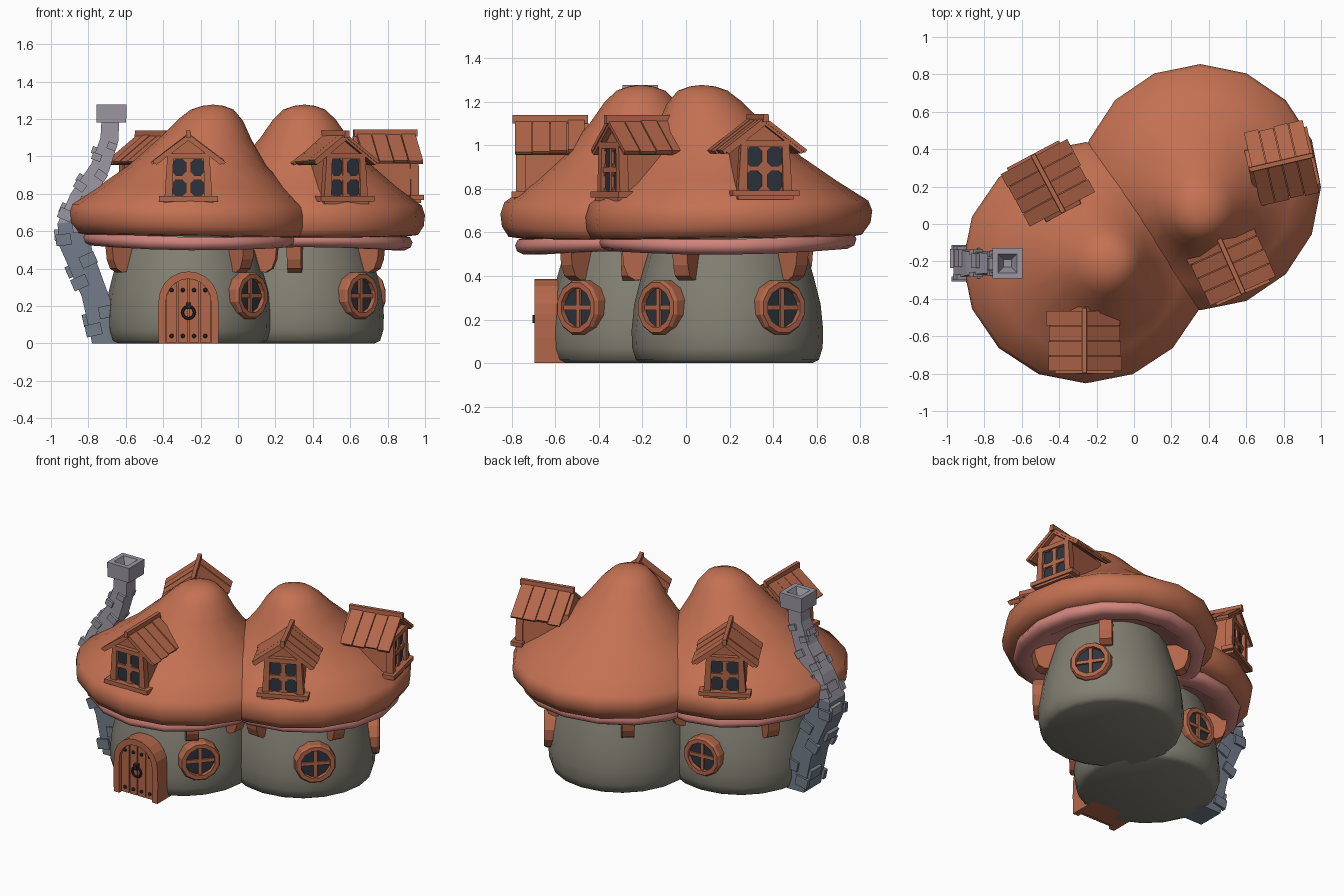
import bpy, bmesh, math, random
from mathutils import Matrix, Vector

if "Cube" in bpy.data.objects:
    bpy.data.objects.remove(bpy.data.objects["Cube"])

random.seed(4)
COLORS = {
    "cap orange": (0.55, 0.165, 0.085), "wood": (0.45, 0.135, 0.068),
    "gill pink": (0.64, 0.235, 0.205), "wall grey": (0.225, 0.213, 0.17),
    "glass": (0.026, 0.034, 0.048), "iron": (0.02, 0.02, 0.024),
    "slate": (0.17, 0.20, 0.25), "pale stone": (0.33, 0.305, 0.36)}
MATS = {}
for n, c in COLORS.items():
    MATS[n] = bpy.data.materials.new(n)
    MATS[n].diffuse_color = (*c, 1)


class Part:
    """Collects coloured solids into one object."""
    def __init__(self, name, *mats):
        self.name, self.mats, self.bm = name, mats, bmesh.new()

    def faces(self, verts, quads, mat, M):
        vs = [self.bm.verts.new(M @ Vector(v)) for v in verts]
        for q in quads:
            self.bm.faces.new([vs[i] for i in q]).material_index = self.mats.index(mat)

    def prism(self, pts, y0, y1, mat, M):
        """Extrude an x-z outline from y0 to y1."""
        n = len(pts)
        verts = [(x, y, z) for y in (y0, y1) for x, z in pts]
        sides = [(i, (i + 1) % n, n + (i + 1) % n, n + i) for i in range(n)]
        self.faces(verts, sides + [tuple(range(n)), tuple(range(n, 2 * n))], mat, M)

    def box(self, x0, x1, y0, y1, z0, z1, mat, M):
        self.prism([(x0, z0), (x1, z0), (x1, z1), (x0, z1)], y0, y1, mat, M)

    def loft(self, rings, mat, M, closed=False):
        n, k = len(rings[0]), len(rings)
        quads = [(a * n + i, a * n + (i + 1) % n, (a + 1) % k * n + (i + 1) % n, (a + 1) % k * n + i)
                 for a in range(k if closed else k - 1) for i in range(n)]
        self.faces([v for r in rings for v in r], quads, mat, M)

    def revolve(self, prof, n, mat, M, closed=False, turn=0.0):
        self.loft([[(r * math.cos(turn + 2 * math.pi * i / n), r * math.sin(turn + 2 * math.pi * i / n), z)
                    for i in range(n)] for r, z in prof], mat, M, closed)

    def done(self, smooth=None):
        bm = self.bm
        bmesh.ops.remove_doubles(bm, verts=bm.verts, dist=1e-5)
        bmesh.ops.recalc_face_normals(bm, faces=bm.faces)
        me = bpy.data.meshes.new(self.name)
        bm.to_mesh(me)
        bm.free()
        for m in self.mats:
            me.materials.append(MATS[m])
        ob = bpy.data.objects.new(self.name, me)
        bpy.context.collection.objects.link(ob)
        if smooth:
            bpy.ops.object.select_all(action='DESELECT')
            ob.select_set(True)
            bpy.context.view_layer.objects.active = ob
            bpy.ops.object.shade_smooth_by_angle(angle=math.radians(smooth))


def place(x, y, deg, z=0):
    """Local -y points outward along the compass angle deg."""
    return Matrix.Translation((x, y, z)) @ Matrix.Rotation(math.radians(deg + 90), 4, 'Z')


OUT = Matrix.Rotation(math.pi / 2, 4, 'X')      # turns a revolve axis to -y

# ring = (left u, left z, right u, right z); the tip leans to +u
CAP = [(.135, 1.277, .135, 1.277), (.075, 1.27, .19, 1.27), (.015, 1.25, .245, 1.25), (-.05, 1.2, .295, 1.19),
       (-.14, 1.11, .34, 1.09), (-.32, .95, .42, .95), (-.48, .84, .53, .83), (-.63, .745, .65, .73),
       (-.648, .70, .668, .67), (-.64, .645, .662, .61), (-.60, .59, .64, .57), (-.55, .58, .58, .565)]
GILLS = [(-.56, .60, .59, .58), (-.575, .57, .605, .555), (-.565, .54, .595, .53), (-.535, .525, .56, .515),
         (-.47, .525, .49, .515), (-.42, .56, .43, .55), (-.3, .60, .3, .59)]
BODY = [(0, 0), (.39, 0), (.42, .015), (.437, .07), (.44, .15), (.428, .27), (.395, .40), (.36, .52), (.33, .62)]


def leaning(rows, sag, n=16):
    rings = []
    for a, za, b, zb in rows:
        c, h, zc, dz = (a + b) / 2, (b - a) / 2, (za + zb) / 2, (zb - za) / 2
        rings.append([(c + h * math.cos(t), h * .98 * math.sin(t), zc + dz * math.cos(t) - sag * math.sin(t) ** 2)
                      for t in (2 * math.pi * i / n for i in range(n))])
    return rings


def mushroom(tag, x, y, turn, bx, by):
    M = Matrix.Translation((x, y, 0)) @ Matrix.Rotation(math.radians(turn), 4, 'Z')
    for name, rows, mat, sag in (("cap", CAP, "cap orange", 0), ("gills", GILLS, "gill pink", .022)):
        p = Part(tag + "_" + name, mat)
        p.loft(leaning(rows, sag), mat, M)
        p.done(80)
    p = Part(tag + "_wall", "wall grey")
    p.revolve(BODY, 20, "wall grey", Matrix.Translation((bx, by, 0)))
    p.done(50)


A, B = (-.265, -.195), (.34, .19)
mushroom("front_house", -.268, -.207, 0, *A)
mushroom("back_house", .355, .207, -90, *B)


# round windows
def round_window(name, c, deg):
    a = math.radians(deg)
    M = place(c[0] + .43 * math.cos(a), c[1] + .43 * math.sin(a), deg, .255)
    p = Part(name, "wood", "glass")
    p.revolve([(.128, -.06), (.128, .02), (.118, .035), (.092, .035), (.088, -.06)], 12, "wood", M @ OUT, True, math.pi / 12)
    p.revolve([(0, .008), (.095, .008), (.095, -.05), (0, -.05)], 12, "glass", M @ OUT, False, math.pi / 12)
    p.box(-.011, .011, -.022, 0, -.09, .09, "wood", M)
    p.box(-.09, .09, -.02, 0, -.011, .011, "wood", M)
    p.done()


for i, (c, d) in enumerate([(A, -42), (A, 94), (B, -45), (B, 34)]):
    round_window(f"round_window_{i}", c, d)

# curved brackets under the caps
HOOK = [(.30, .56), (.30, .41), (.36, .385), (.42, .38), (.455, .40), (.475, .45), (.485, .55)]
p = Part("eave_brackets", "wood")
for c, angles in ((A, (-152, -48, -8, 62, 150)), (B, (-95, -27, 46, 130))):
    for d in angles:
        M = Matrix.Translation((*c, 0)) @ Matrix.Rotation(math.radians(d), 4, 'Z')
        p.prism(HOOK, -.038, .038, "wood", M)
p.done()


# gabled dormers
def dormer(name, x, y, deg, dz):
    M = place(x, y, deg, dz)
    p = Part(name, "wood", "glass")
    p.prism([(-.12, .77), (.12, .77), (.105, 1.0), (0, 1.1), (-.105, 1.0)], .035, .34, "wood", M)
    p.box(-.09, .09, .027, .04, .78, .995, "glass", M)
    for s in (-1, 1):
        p.prism([(s * .085, .775), (s * .128, .775), (s * .112, 1.015), (s * .08, 1.015)], .005, .05, "wood", M)
        for x0, x1, sx in ((.013, .086, s),):    # rounded pane corners
            for z0, z1 in ((.785, .877), (.897, .988)):
                for cx, q in ((x0, 1), (x1, -1)):
                    for cz, r in ((z0, 1), (z1, -1)):
                        p.prism([(sx * cx, cz), (sx * (cx + q * .02), cz), (sx * cx, cz + r * .02)], .02, .035, "wood", M)
    p.box(-.1, .1, .005, .05, .985, 1.015, "wood", M)
    p.box(-.013, .013, .015, .035, .78, 1.0, "wood", M)
    p.box(-.09, .09, .015, .035, .875, .899, "wood", M)
    p.box(-.157, .157, -.015, .06, .76, .787, "wood", M)
    p.box(-.13, .13, -.005, .05, .745, .762, "wood", M)
    for s in (-1, 1):                            # plank roof, ridge to eave
        for i in range(4):
            e, t = random.uniform(-.012, .004), random.uniform(.018, .026)
            xe, ze = .19 + e, .962 - e * .83
            p.prism([(0, 1.10), (s * xe, ze - .005), (s * (xe + .01), ze - .005 + t * .6), (0, 1.10 + t)],
                    i * .081, i * .081 + .077, "wood", M)
        p.prism([(0, 1.085), (s * .17, .955), (s * .185, .965), (0, 1.11)], .005, .315, "wood", M)
    p.prism([(-.014, 1.10), (.014, 1.10), (.012, 1.138), (-.012, 1.138)], -.012, .335, "wood", M)
    p.done()


dormer("front_dormer", -.265, -.785, -90, 0)
dormer("rear_dormer", -.535, .36, 118, 0)
dormer("side_dormer", .945, .365, 13, .006)
dormer("middle_dormer", .58, -.36, -66, 0)

# arched plank door
D = Matrix.Translation((-.265, 0, 0))
p = Part("door", "wood", "iron")


def arch(r, steps=10):
    return [(r, 0), (r * 1.02, .12)] + [(r * math.cos(t), .225 + r * math.sin(t)) for t in
            (math.pi * i / steps for i in range(steps + 1))] + [(-r * 1.02, .12), (-r, 0)]


o, n = arch(.16), arch(.12)
for i in range(len(o) - 1):
    p.prism([o[i], o[i + 1], n[i + 1], n[i]], -.695, -.5, "wood", D)
p.prism(arch(.122), -.655, -.5, "wood", D)
for i in range(4):
    x0, x1 = -.12 + i * .06 + .003, -.06 + i * .06 - .003
    top = [(x, .225 + math.sqrt(max(0, .0144 - x * x))) for x in (x1, (x0 + x1) / 2, x0)]
    p.prism([(x0, .005), (x1, .005)] + top, -.675, -.6, "wood", D)
    for z in (.04, .285):
        p.revolve([(.012, 0), (.009, .01), (0, .013)], 8, "iron",
                  D @ Matrix.Translation(((x0 + x1) / 2, -.674, z)) @ OUT)
K = D @ Matrix.Translation((0, -.685, .165)) @ OUT
p.revolve([(.032 + .008 * math.cos(t), .008 * math.sin(t)) for t in (math.pi * i / 3 for i in range(6))],
          12, "iron", K, True)
p.box(-.014, .014, -.705, -.67, .185, .22, "iron", D)
p.done()

# crooked chimney: left edge x,z, right edge x,z, half depth
STACK = [(-.78, 0, -.62, 0, .09), (-.835, .25, -.67, .2, .09), (-.955, .52, -.78, .5, .085),
         (-.965, .64, -.81, .66, .08), (-.895, .8, -.775, .76, .064), (-.785, .96, -.69, .92, .053),
         (-.735, 1.1, -.64, 1.08, .048), (-.73, 1.19, -.635, 1.19, .047)]
Y = Matrix.Translation((0, -.21, 0))
p = Part("chimney", "slate", "pale stone")
rings = [[(a, -h, za), (b, -h, zb), (b, h, zb), (a, h, za)] for a, za, b, zb, h in STACK]
p.loft(rings[:4], "slate", Y)
p.loft(rings[3:], "pale stone", Y)
p.faces(rings[0], [(0, 1, 2, 3)], "slate", Y)
p.revolve([(0, 1.18), (.112, 1.18), (.114, 1.277), (.072, 1.277), (.03, 1.215), (0, 1.215)], 4, "pale stone",
          Matrix.Translation((-.677, -.21, 0)), False, math.pi / 4)
# raised stones along the stack
for i in range(len(STACK) - 2):
    for side, f in ((0, .5), (1, .3), (1, .8), (2, .3), (2, .8)):
        r0, r1 = rings[i], rings[i + 1]
        lo = [Vector(v).lerp(Vector(w), f) for v, w in zip(r0, r1)]
        axis = (Vector(r1[0]) - Vector(r0[0])).normalized()
        tilt = Matrix.Rotation(math.atan2(axis.x, axis.z), 4, 'Y')
        h = STACK[i][4]
        if side == 0:                            # outer edge stones
            pos = lo[0].lerp(lo[3], random.uniform(.3, .7))
            sx, sy = .022, h * .6
        else:                                    # front and back stones
            q = (lo[0], lo[1]) if side == 1 else (lo[3], lo[2])
            pos = q[0].lerp(q[1], .15 if f < .5 else .75)
            sx, sy = h * .48, .014
        sz = h * .36
        m = "slate" if i < 3 and random.random() < .9 else "pale stone"
        p.box(-sx, sx, -sy, sy, -sz, sz, m, Y @ Matrix.Translation(pos) @ tilt)
p.done()

for m in bpy.data.materials:
    if m.users and not m.is_grease_pencil:
        m.use_nodes = True
        m.node_tree.nodes["Principled BSDF"].inputs["Base Color"].default_value = m.diffuse_color
